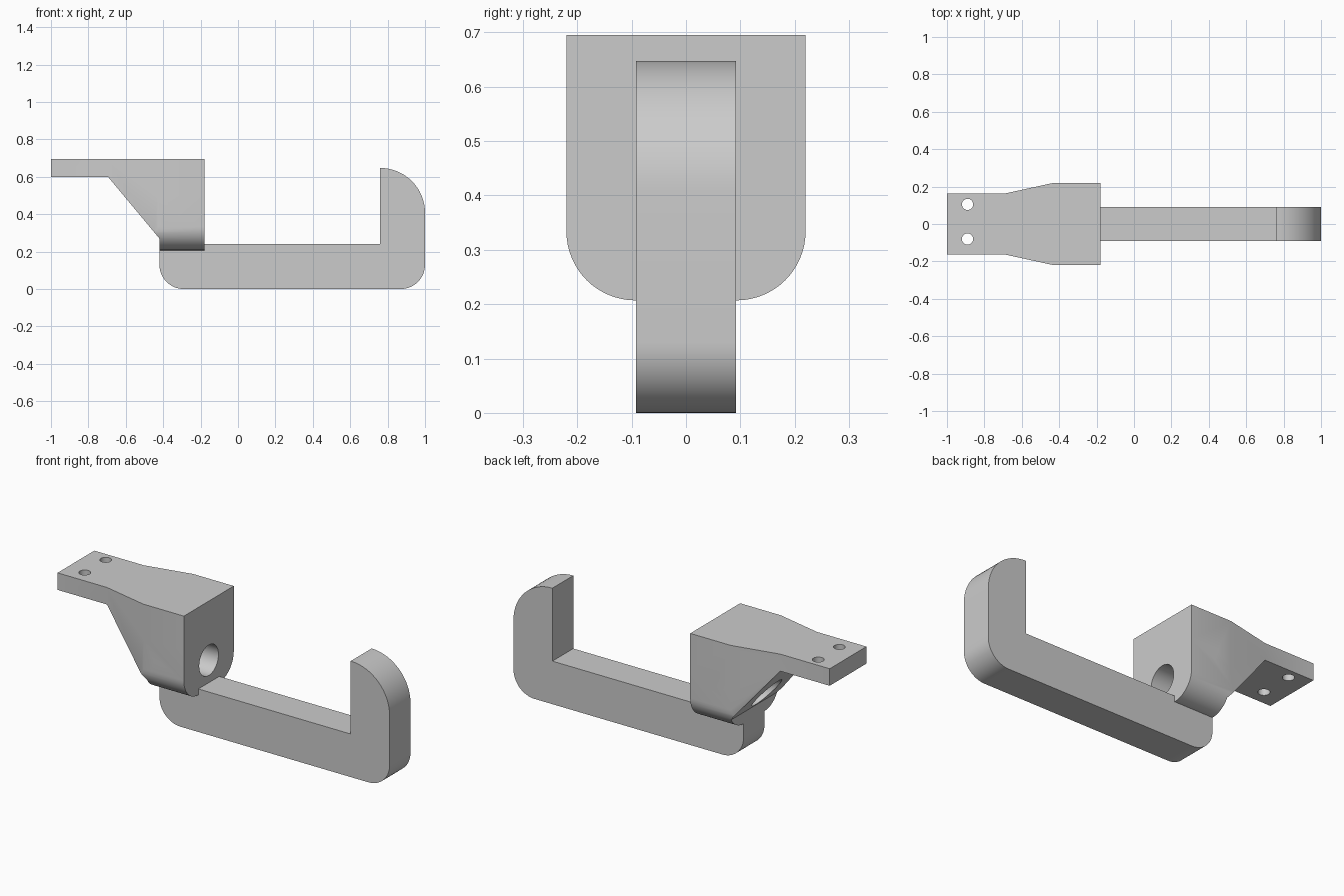
import bpy, bmesh, math
from mathutils import Vector

cube = bpy.data.objects.get("Cube")
if cube:
    bpy.data.objects.remove(cube, do_unlink=True)

grey = bpy.data.materials.new("light grey")
grey.use_nodes = True
COLOUR = (0.6, 0.6, 0.6, 1)
grey.diffuse_color = COLOUR
grey.node_tree.nodes["Principled BSDF"].inputs["Base Color"].default_value = COLOUR


def outline(corners, steps=16):
    """Turn (a, b, radius) corners into points, rounding right-angled ones."""
    pts = []
    for i, (a, b, r) in enumerate(corners):
        p = Vector((a, b))
        if r == 0:
            pts.append(p)
            continue
        u = (Vector(corners[i - 1][:2]) - p).normalized()
        v = (Vector(corners[(i + 1) % len(corners)][:2]) - p).normalized()
        c = p + r * (u + v)
        for k in range(steps + 1):
            t = math.pi / 2 * k / steps
            pts.append(c - r * v * math.cos(t) - r * u * math.sin(t))
    return pts


def extrude(name, pts, axis, lo, hi):
    """Extrude a flat outline along the given axis (0=x, 1=y, 2=z)."""
    def place(p, d):
        co = list(p)
        co.insert(axis, d)
        return co
    bm = bmesh.new()
    face = bm.faces.new([bm.verts.new(place(p, lo)) for p in pts])
    ext = bmesh.ops.extrude_face_region(bm, geom=[face], use_keep_orig=True)
    for v in ext["geom"]:
        if isinstance(v, bmesh.types.BMVert):
            v.co[axis] = hi
    bmesh.ops.recalc_face_normals(bm, faces=bm.faces)
    mesh = bpy.data.meshes.new(name)
    bm.to_mesh(mesh)
    bm.free()
    mesh.materials.append(grey)
    obj = bpy.data.objects.new(name, mesh)
    bpy.context.collection.objects.link(obj)
    return obj


def circle(a, b, r, n=40):
    return [(a + r * math.cos(2 * math.pi * k / n),
             b + r * math.sin(2 * math.pi * k / n)) for k in range(n)]


def select(obj):
    bpy.ops.object.select_all(action="DESELECT")
    bpy.context.view_layer.objects.active = obj
    obj.select_set(True)


def combine(obj, tool, operation):
    select(obj)
    mod = obj.modifiers.new(operation, "BOOLEAN")
    mod.operation = operation
    mod.solver = "EXACT"
    mod.object = tool
    bpy.ops.object.modifier_apply(modifier=mod.name)
    bpy.data.objects.remove(tool, do_unlink=True)


# Hook: flat bar with an upright, rounded tip
hook = extrude("hook", outline([
    (-0.42, 0.24, 0), (-0.42, 0, 0.13), (1, 0, 0.13),
    (1, 0.647, 0.24), (0.76, 0.647, 0), (0.76, 0.24, 0)]), 1, -0.092, 0.092)

# Bracket: side profile with a thin plate and a sloped block
bracket = extrude("mounting_bracket", [
    (-1, 0.695), (-1, 0.6), (-0.695, 0.6), (-0.42, 0.27),
    (-0.42, 0.1), (-0.18, 0.1), (-0.18, 0.695)], 1, -0.4, 0.4)

# Plan outline narrows towards the plate
half = [(-1.1, 0.162), (-0.695, 0.162), (-0.43, 0.22), (0, 0.22)]
plan = half + [(x, -y) for x, y in reversed(half)]
combine(bracket, extrude("plan_helper", plan, 2, -0.1, 0.9), "INTERSECT")

# Rounded lower edges of the block
section = outline([(-0.3, 0.9, 0), (-0.3, 0.5, 0), (-0.22, 0.5, 0),
                   (-0.22, 0.207, 0.127), (0.22, 0.207, 0.127),
                   (0.22, 0.5, 0), (0.3, 0.5, 0), (0.3, 0.9, 0)])
combine(bracket, extrude("section_helper", section, 0, -1.2, 0.1), "INTERSECT")

# Long bore through the block and two screw holes in the plate
combine(bracket, extrude("bore_helper", circle(0, 0.365, 0.085), 0, -1.2, 0.1), "DIFFERENCE")
for y in (-0.08, 0.105):
    combine(bracket, extrude("screw_helper", circle(-0.89, y, 0.03), 2, 0.4, 0.9), "DIFFERENCE")

for part in (hook, bracket):
    select(part)
    bpy.ops.object.shade_smooth_by_angle(angle=math.radians(30))
